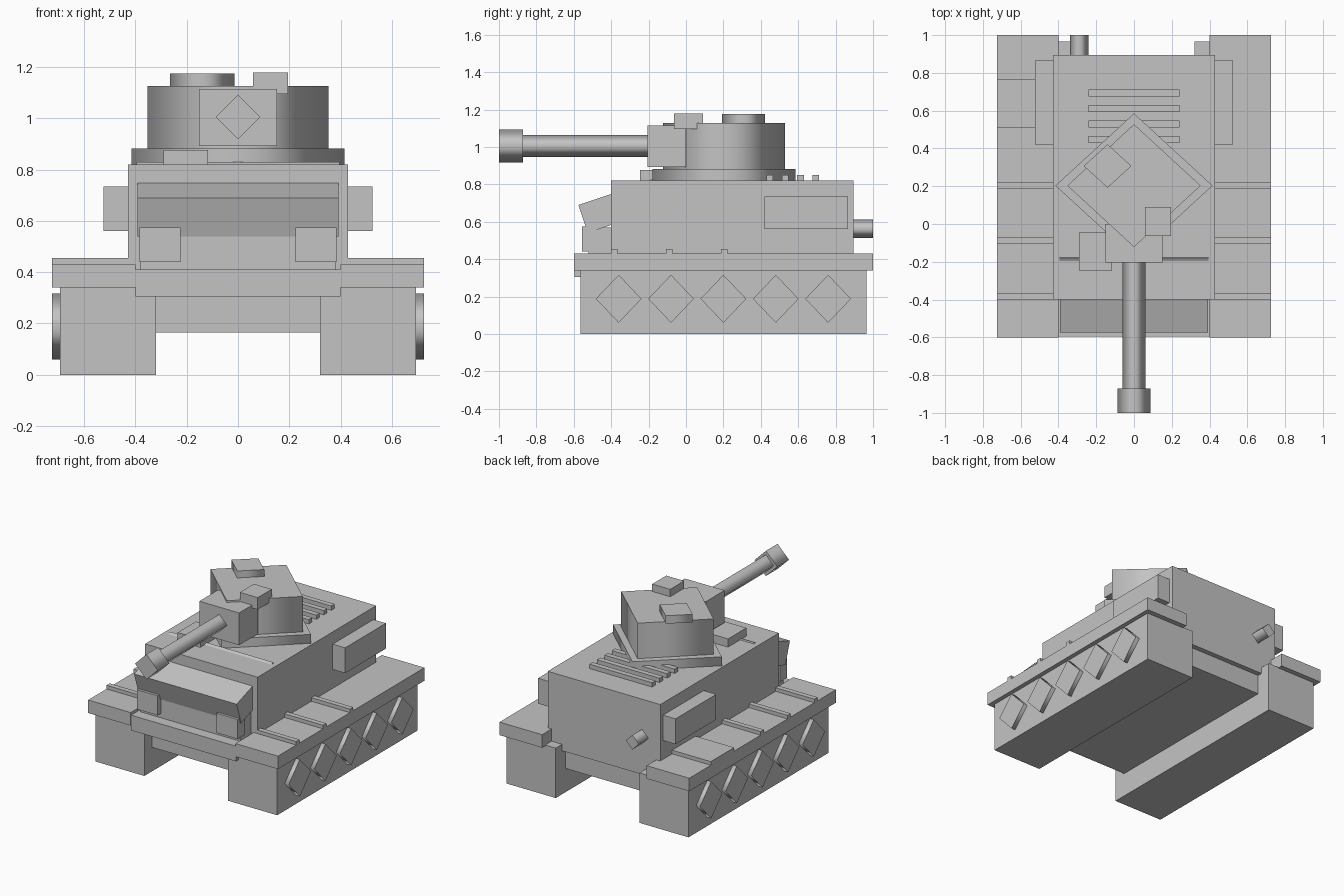
import bpy, bmesh, math
from mathutils import Vector

if "Cube" in bpy.data.objects:
    bpy.data.objects.remove(bpy.data.objects["Cube"])

grey = bpy.data.materials.new("plain grey")
grey.diffuse_color = (0.55, 0.55, 0.55, 1)
grey.use_nodes = True
grey.node_tree.nodes["Principled BSDF"].inputs["Base Color"].default_value = grey.diffuse_color


def finish(name, bm):
    bmesh.ops.recalc_face_normals(bm, faces=bm.faces[:])
    me = bpy.data.meshes.new(name)
    bm.to_mesh(me)
    bm.free()
    me.materials.append(grey)
    ob = bpy.data.objects.new(name, me)
    bpy.context.collection.objects.link(ob)
    return ob


def box(name, x, y, z):
    """Box from (min, max) pairs."""
    bm = bmesh.new()
    bmesh.ops.create_cube(bm, size=1)
    for v in bm.verts:
        v.co = Vector([(r[0] + r[1]) / 2 + c * (r[1] - r[0])
                       for r, c in zip((x, y, z), v.co)])
    return finish(name, bm)


def prism(name, profile, half_width):
    """Side profile of (y, z) points extruded across x."""
    bm = bmesh.new()
    face = bm.faces.new([bm.verts.new((-half_width, y, z)) for y, z in profile])
    ext = bmesh.ops.extrude_face_region(bm, geom=[face])
    for v in ext["geom"]:
        if isinstance(v, bmesh.types.BMVert):
            v.co.x = half_width
    return finish(name, bm)


def drum(name, axis, centre, r1, r2, lo, hi):
    """Four-sided drum with smooth sides and sharp flat caps.
    centre holds the two coordinates across the axis, r1 and r2 the radii."""
    bm = bmesh.new()
    rings = []
    for h in (lo, hi):
        ring = []
        for i in range(4):
            a = i * math.pi / 2
            co = [centre[0] + r1 * math.cos(a), centre[1] + r2 * math.sin(a)]
            co.insert(axis, h)
            ring.append(bm.verts.new(co))
        rings.append(ring)
    low, high = rings
    for i in range(4):
        j = (i + 1) % 4
        bm.faces.new((low[i], low[j], high[j], high[i])).smooth = True
    for ring in rings:
        cap = bm.faces.new(ring)
        for e in cap.edges:
            e.smooth = False
    return finish(name, bm)


X, Y, Z = 0, 1, 2

# Hull
box("lower_hull", (-0.33, 0.33), (-0.48, 0.86), (0.165, 0.40))
box("upper_hull", (-0.43, 0.43), (-0.40, 0.895), (0.30, 0.82))
box("nose_bar", (-0.40, 0.40), (-0.595, -0.40), (0.305, 0.41))
box("nose_block", (-0.38, 0.38), (-0.52, -0.40), (0.40, 0.57))
prism("front_plate", [(-0.575, 0.69), (-0.38, 0.755), (-0.38, 0.59),
                      (-0.525, 0.54)], 0.392)
prism("hull_top_ridge", [(-0.205, 0.815), (-0.18, 0.83), (-0.175, 0.815)], 0.395)

# Tracks, fenders and everything else repeated on both sides
for side, s in (("left", -1), ("right", 1)):
    def both(a, b):
        return tuple(sorted((s * a, s * b)))

    box(side + "_track", both(0.32, 0.695), (-0.565, 0.965), (0, 0.345))
    box(side + "_fender", both(0.40, 0.725), (-0.60, 1.0), (0.34, 0.43))
    for i in range(3):
        y = -0.40 + 0.293 * i
        box(f"{side}_fender_rib_{i}", both(0.42, 0.725), (y, y + 0.035),
            (0.425, 0.455))
    for i in range(5):
        drum(f"{side}_wheel_{i}", X, (-0.36 + 0.28 * i, 0.188), 0.122, 0.128,
             *both(0.69, 0.725))
    box(side + "_side_box", both(0.42, 0.525), (0.42, 0.865), (0.56, 0.735))
    box(side + "_headlight", both(0.225, 0.385), (-0.555, -0.475), (0.44, 0.575))

box("left_fender_pad", (-0.725, -0.42), (0.51, 0.765), (0.425, 0.455))

# Rear deck grille and exhaust
for i in range(4):
    y = 0.43 + 0.082 * i
    box(f"grille_bar_{i}", (-0.24, 0.24), (y, y + 0.036), (0.81, 0.85))
drum("exhaust", Y, (-0.29, 0.562), 0.05, 0.05, 0.88, 1.0)
box("deck_hatch", (-0.29, -0.117), (-0.245, -0.045), (0.81, 0.877))

# Turret
drum("turret_ring", Z, (0, 0.203), 0.416, 0.382, 0.815, 0.882)
drum("turret", Z, (0, 0.203), 0.353, 0.325, 0.88, 1.127)
drum("turret_hatch", Z, (-0.14, 0.307), 0.126, 0.115, 1.12, 1.175)
box("periscope", (0.058, 0.195), (-0.063, 0.09), (1.095, 1.178))
box("mantlet", (-0.152, 0.152), (-0.205, 0.0), (0.892, 1.115))

# Gun
drum("gun_barrel", Y, (0, 1.005), 0.06, 0.06, -0.88, -0.19)
drum("muzzle", Y, (0, 1.005), 0.087, 0.087, -1.0, -0.872)
